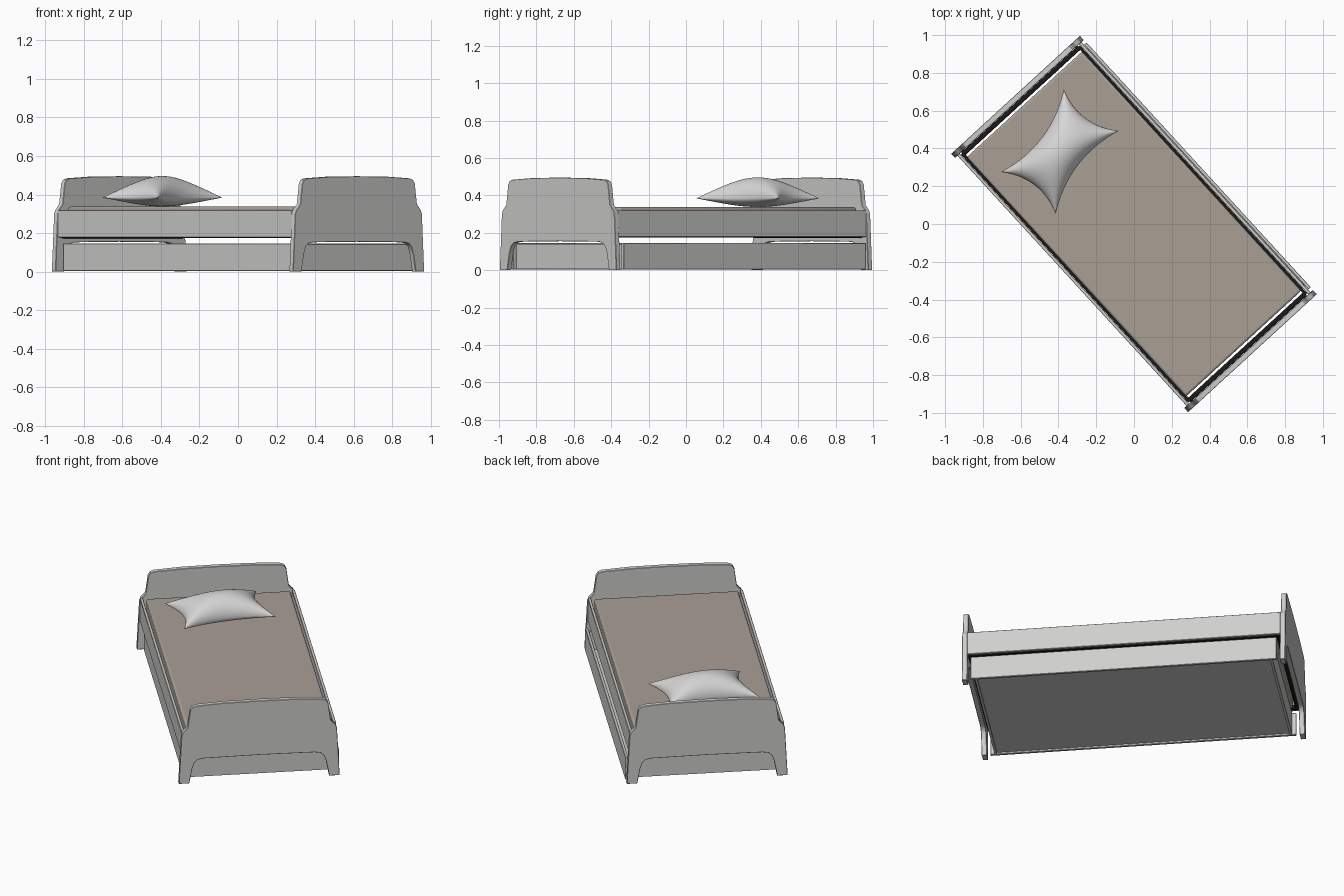
import bpy, bmesh, math
from mathutils import Matrix, Vector

if "Cube" in bpy.data.objects:
    bpy.data.objects.remove(bpy.data.objects["Cube"])

ROT = Matrix.Rotation(math.radians(42.5), 4, 'Z')   # whole bed is turned


def material(name, col):
    m = bpy.data.materials.new(name)
    m.diffuse_color = (*col, 1)
    m.use_nodes = True
    m.node_tree.nodes["Principled BSDF"].inputs["Base Color"].default_value = m.diffuse_color
    return m


GREY = material("painted_grey", (0.62, 0.62, 0.61))
BROWN = material("mattress_taupe", (0.40, 0.35, 0.30))
BLACK = material("frame_black", (0.01, 0.01, 0.01))
WHITE = material("pillow_white", (0.68, 0.68, 0.68))


def finish(name, bm, mat, world, bevel=0, seg=2):
    bmesh.ops.recalc_face_normals(bm, faces=bm.faces)
    me = bpy.data.meshes.new(name)
    bm.to_mesh(me)
    bm.free()
    ob = bpy.data.objects.new(name, me)
    bpy.context.collection.objects.link(ob)
    me.materials.append(mat)
    ob.matrix_world = world
    if bevel:
        b = ob.modifiers.new("bevel", 'BEVEL')
        b.width, b.segments, b.limit_method = bevel, seg, 'ANGLE'
        b.angle_limit = math.radians(40)
    bpy.ops.object.select_all(action='DESELECT')
    ob.select_set(True)
    bpy.context.view_layer.objects.active = ob
    bpy.ops.object.shade_smooth_by_angle(angle=math.radians(35))
    return ob


def box(name, x0, x1, y0, y1, z0, z1, mat, bevel=0, seg=2):
    bm = bmesh.new()
    bmesh.ops.create_cube(bm, size=1)
    for v in bm.verts:
        v.co = Vector(((x0 + x1) / 2 + v.co.x * (x1 - x0),
                       (y0 + y1) / 2 + v.co.y * (y1 - y0),
                       (z0 + z1) / 2 + v.co.z * (z1 - z0)))
    return finish(name, bm, mat, ROT, bevel, seg)


# Headboard and footboard: shouldered outline with an arch between the legs
half = [(0, .495), (.2, .493), (.36, .484), (.384, .476), (.396, .458),
        (.404, .40), (.411, .35), (.424, .335), (.438, .32), (.446, .30),
        (.462, 0), (.402, 0), (.385, .09), (.372, .128), (.352, .146),
        (.32, .152), (0, .155)]
outline = half + [(-x, z) for x, z in reversed(half[1:-1])]
for name, y in (("headboard", .898), ("footboard", -.928)):
    bm = bmesh.new()
    face = bm.faces.new([bm.verts.new((x, y, z)) for x, z in outline])
    ext = bmesh.ops.extrude_face_region(bm, geom=[face])
    for v in ext["geom"]:
        if isinstance(v, bmesh.types.BMVert):
            v.co.y += .03
    finish(name, bm, GREY, ROT, .002, 1)

# Side rails, and the black support frame just inside them
for s, side in ((-1, "left"), (1, "right")):
    a, b = sorted((s * .428, s * .445))
    box(side + "_rail", a, b, -.899, .899, .178, .32, GREY, .002, 1)
    a, b = sorted((s * .412, s * .427))
    box(side + "_frame_bar", a, b, -.89, .89, .174, .20, BLACK)
for s, end in ((-1, "foot"), (1, "head")):
    a, b = sorted((s * .872, s * .897))
    box(end + "_frame_bar", -.42, .42, a, b, .172, .20, BLACK, .006)

# Mattress
box("mattress", -.414, .414, -.859, .859, .18, .337, BROWN, .012, 3)

# Open under-bed drawer, pushed slightly towards the right side
box("drawer_left_front", -.425, -.408, -.878, .878, .004, .146, GREY, .002, 1)
box("drawer_right_front", .447, .464, -.878, .878, .004, .146, GREY, .002, 1)
for s, end in ((-1, "foot"), (1, "head")):
    a, b = sorted((s * .84, s * .855))
    box("drawer_%s_side" % end, -.409, .448, a, b, .006, .14, GREY)
box("drawer_bottom", -.409, .448, -.841, .841, .014, .024, GREY)

# Pillow: puffed grid with drawn-in edges and pointed corners
N = 28
bm = bmesh.new()
layers = []
for h in (.112, -.046):
    grid = []
    for i in range(N + 1):
        row = []
        for j in range(N + 1):
            u = math.sin((i / N - .5) * math.pi)
            v = math.sin((j / N - .5) * math.pi)
            x = .275 * u * (1 - .19 * (1 - v * v))
            y = .182 * v * (1 - .34 * (1 - u * u))
            puff = max(0, (1 - u * u) * (1 - v * v)) ** .5
            row.append(bm.verts.new((x, y, h * puff)))
        grid.append(row)
    for i in range(N):
        for j in range(N):
            bm.faces.new((grid[i][j], grid[i + 1][j],
                          grid[i + 1][j + 1], grid[i][j + 1]))
bmesh.ops.remove_doubles(bm, verts=bm.verts, dist=1e-5)
place = Matrix.Translation((-.393, .384, .384)) @ Matrix.Rotation(math.radians(52.8), 4, 'Z')
pillow = finish("pillow", bm, WHITE, place)
for p in pillow.data.polygons:
    p.use_smooth = True
